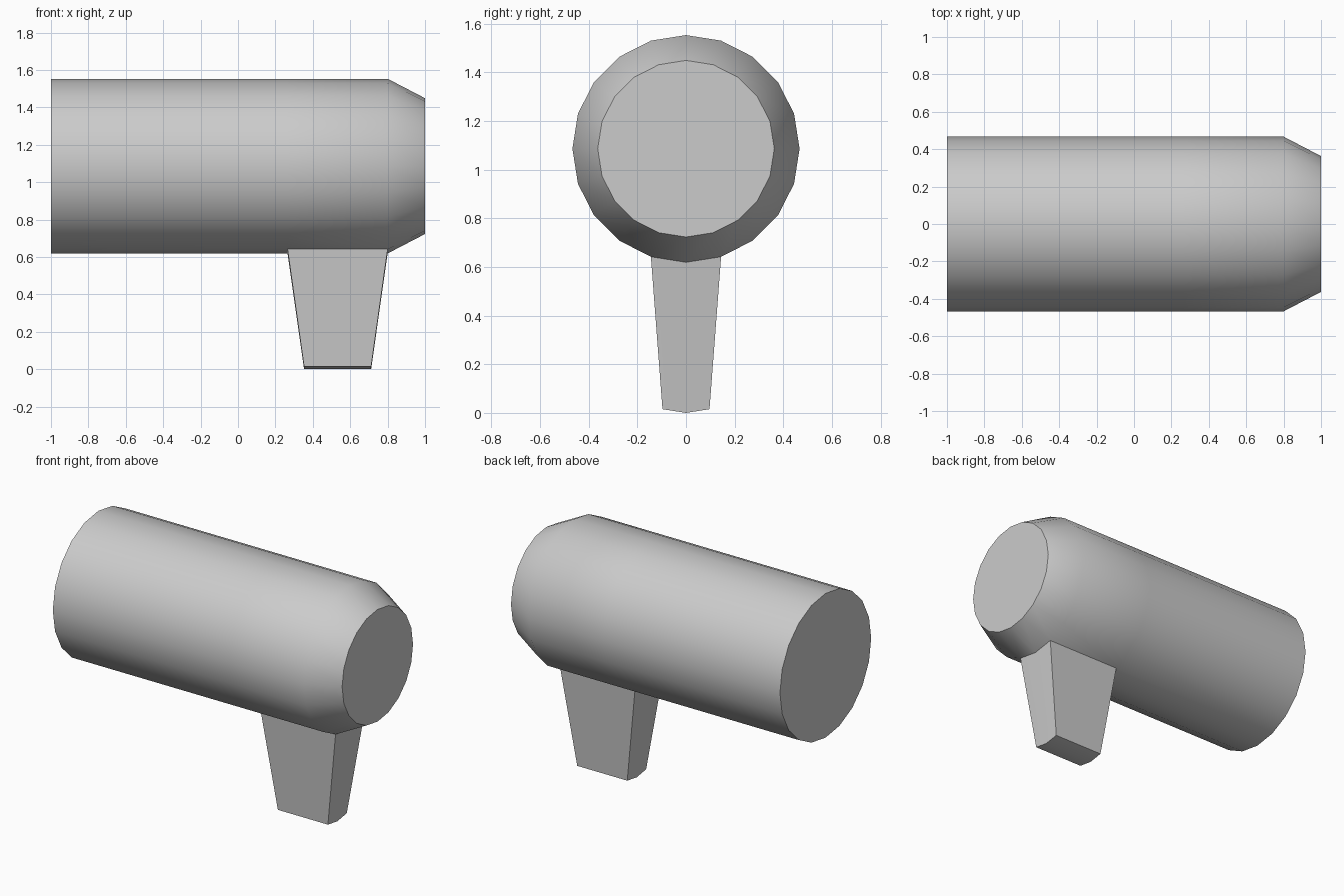
import bpy, bmesh
from math import cos, sin, pi, radians
from mathutils import Vector

if "Cube" in bpy.data.objects:
    bpy.data.objects.remove(bpy.data.objects["Cube"])

SIDES, AXIS_Z = 20, 1.086
LEG_X = (0.265, 0.80)
# Body profile along x: (x, radius)
PROFILE = [(-1.0, 0.467), (LEG_X[0], 0.467), (LEG_X[1], 0.467), (1.0, 0.363)]

bm = bmesh.new()

# Barrel body with tapered nose
rings = [[bm.verts.new((x, r * cos(2 * pi * i / SIDES), AXIS_Z + r * sin(2 * pi * i / SIDES)))
          for i in range(SIDES)] for x, r in PROFILE]
for a, b in zip(rings, rings[1:]):
    for i in range(SIDES):
        j = (i + 1) % SIDES
        bm.faces.new((a[i], a[j], b[j], b[i]))
bm.faces.new(rings[0])
bm.faces.new(rings[-1])
bmesh.ops.recalc_face_normals(bm, faces=bm.faces)

# Leg pulled down from the two lowest faces of the body, tapering to the foot
mid_x = sum(LEG_X) / 2
base = [f for f in bm.faces
        if abs(f.calc_center_median().x - mid_x) < 0.01 and f.calc_center_median().z < 0.64]
geom = bmesh.ops.extrude_face_region(bm, geom=base)["geom"]
bmesh.ops.delete(bm, geom=[f for f in base if f.is_valid], context='FACES')
foot = [v for v in geom if isinstance(v, bmesh.types.BMVert)]
low = min(v.co.z for v in foot)
for v in foot:
    v.co = Vector((mid_x + (v.co.x - mid_x) * 0.67, v.co.y * 0.67, (v.co.z - low) * 0.67))
bmesh.ops.recalc_face_normals(bm, faces=bm.faces)

mesh = bpy.data.meshes.new("barrel_with_leg")
bm.to_mesh(mesh)
bm.free()
obj = bpy.data.objects.new("barrel_with_leg", mesh)
bpy.context.collection.objects.link(obj)
bpy.context.view_layer.objects.active = obj
obj.select_set(True)
bpy.ops.object.shade_smooth_by_angle(angle=radians(30))
